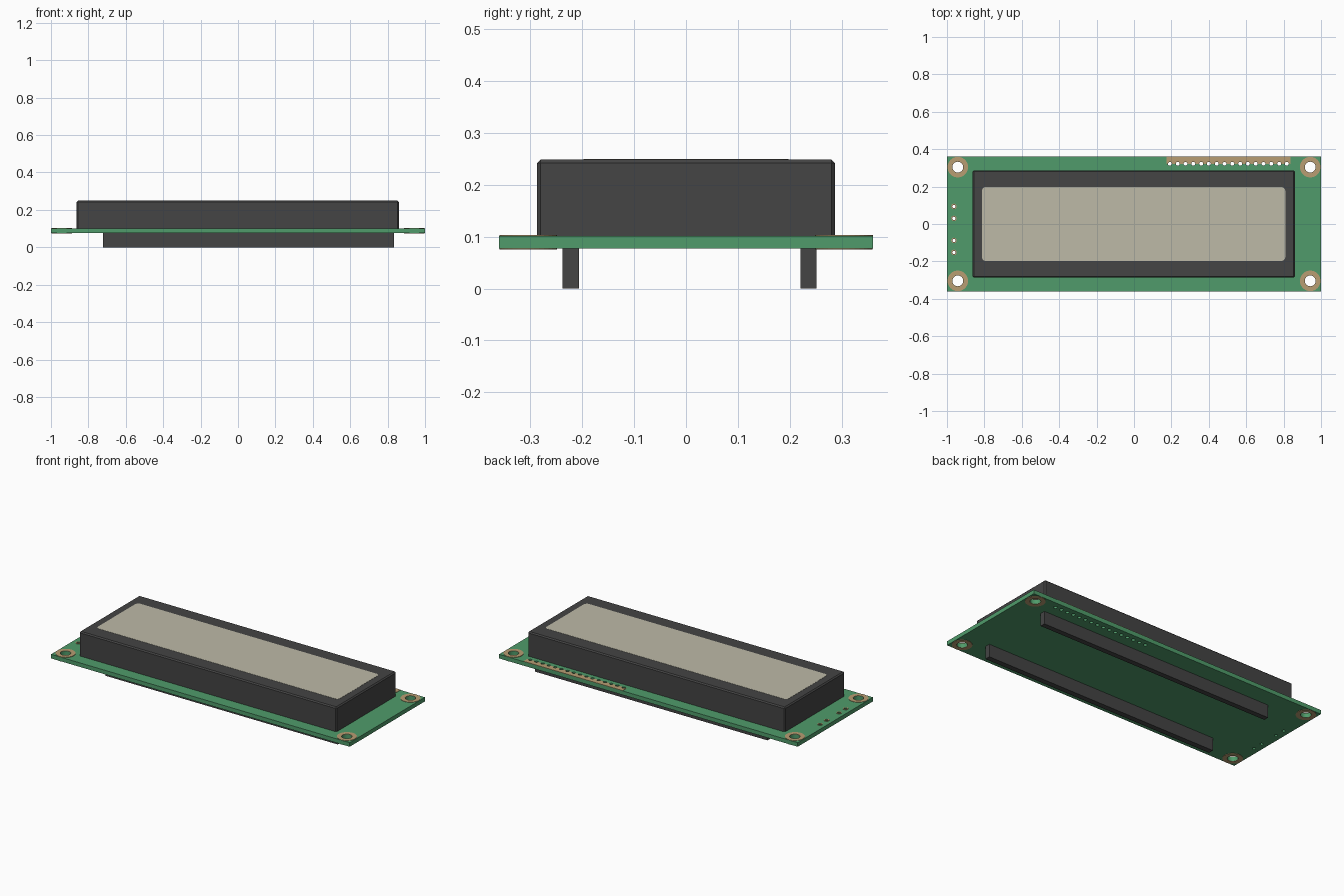
import bpy, bmesh, math
from mathutils import Matrix

if "Cube" in bpy.data.objects:
    bpy.data.objects.remove(bpy.data.objects["Cube"], do_unlink=True)


def material(name, rgb):
    m = bpy.data.materials.new(name)
    m.use_nodes = True
    m.diffuse_color = (*rgb, 1)
    b = m.node_tree.nodes["Principled BSDF"]
    b.inputs["Base Color"].default_value = (*rgb, 1)
    b.inputs["Roughness"].default_value = 0.6
    return m


GREEN = material("board green", (0.080, 0.330, 0.145))
BLACK = material("dark plastic", (0.058, 0.058, 0.058))
TAN = material("copper tan", (0.480, 0.340, 0.170))
SCREEN = material("screen grey", (0.510, 0.490, 0.390))

BOARD_Z0, BOARD_Z1 = 0.077, 0.1015
PAD = 0.002  # pad thickness


def finish(name, bm, mat):
    bmesh.ops.recalc_face_normals(bm, faces=bm.faces)
    me = bpy.data.meshes.new(name)
    bm.to_mesh(me)
    bm.free()
    ob = bpy.data.objects.new(name, me)
    bpy.context.collection.objects.link(ob)
    if mat:
        me.materials.append(mat)
    return ob


def box(name, x, y, z, mat, chamfer=0):
    bm = bmesh.new()
    bmesh.ops.create_cube(bm, size=1)
    for v in bm.verts:
        v.co = [a[0] if c < 0 else a[1] for c, a in zip(v.co, (x, y, z))]
    if chamfer:
        # every edge except those of the underside
        edges = [e for e in bm.edges if max(v.co.z for v in e.verts) > z[0] + 1e-5]
        bmesh.ops.bevel(bm, geom=edges, offset=chamfer, segments=1, affect='EDGES')
    return finish(name, bm, mat)


def prism(name, outline, z0, z1, mat):
    bm = bmesh.new()
    face = bm.faces.new([bm.verts.new((x, y, z0)) for x, y in outline])
    top = bmesh.ops.extrude_face_region(bm, geom=[face], use_keep_orig=True)["geom"]
    for v in top:
        if isinstance(v, bmesh.types.BMVert):
            v.co.z = z1
    return finish(name, bm, mat)


def ring(name, cx, cy, r_in, r_out, z0, z1, n=32):
    bm = bmesh.new()
    profile = [(r_in, z0), (r_out, z0), (r_out, z1), (r_in, z1)]
    loops = []
    for i in range(n):
        a = 2 * math.pi * i / n
        loops.append([bm.verts.new((cx + r * math.cos(a), cy + r * math.sin(a), z))
                      for r, z in profile])
    for i in range(n):
        p, q = loops[i], loops[(i + 1) % n]
        for j in range(4):
            k = (j + 1) % 4
            bm.faces.new((p[j], q[j], q[k], p[k]))
    return finish(name, bm, TAN)


# Hole positions
corners = [(sx * 0.942, sy * 0.304) for sx in (-1, 1) for sy in (-1, 1)]
side_holes = [(-0.963, y) for y in (0.094, 0.030, -0.088, -0.152)]
pin_holes = [(0.192 + i * 0.0417, 0.322) for i in range(16)]

# Board and pin contact strip
board = box("circuit_board", (-1, 1), (-0.36, 0.36), (BOARD_Z0, BOARD_Z1), GREEN)
strip = box("pin_contact_strip", (0.173, 0.837), (0.322, 0.36),
            (BOARD_Z1, BOARD_Z1 + PAD), TAN)

# Drill all the holes
bm = bmesh.new()
for points, r, n in ((corners, 0.029, 32), (side_holes, 0.009, 12), (pin_holes, 0.0105, 12)):
    for x, y in points:
        bmesh.ops.create_cone(bm, cap_ends=True, segments=n, radius1=r, radius2=r,
                              depth=0.2, matrix=Matrix.Translation((x, y, 0.09)))
drill = finish("drill_cutter", bm, None)
drill.hide_render = True
for ob in (board, strip):
    mod = ob.modifiers.new("holes", 'BOOLEAN')
    mod.operation = 'DIFFERENCE'
    mod.solver = 'EXACT'
    mod.object = drill
    bpy.context.view_layer.objects.active = ob
    bpy.ops.object.modifier_apply(modifier=mod.name)
bpy.data.objects.remove(drill, do_unlink=True)

# Copper rings around mounting holes (both sides) and side holes
for i, (x, y) in enumerate(corners):
    ring(f"mount_ring_top_{i + 1}", x, y, 0.029, 0.055, BOARD_Z1, BOARD_Z1 + PAD)
    ring(f"mount_ring_bottom_{i + 1}", x, y, 0.029, 0.055, BOARD_Z0 - PAD, BOARD_Z0)
for i, (x, y) in enumerate(side_holes):
    ring(f"side_hole_ring_{i + 1}", x, y, 0.009, 0.015, BOARD_Z1, BOARD_Z1 + PAD, 12)

# Display housing with chamfered edges
box("display_housing", (-0.863, 0.860), (-0.287, 0.287), (BOARD_Z1 - 0.001, 0.249),
    BLACK, chamfer=0.007)

# Screen plate with rounded corners
outline = []
R = 0.022
for cx, cy, start in ((0.809 - R, 0.198 - R, 0), (-0.813 + R, 0.198 - R, 90),
                      (-0.813 + R, -0.198 + R, 180), (0.809 - R, -0.198 + R, 270)):
    for k in range(7):
        a = math.radians(start + 15 * k)
        outline.append((cx + R * math.cos(a), cy + R * math.sin(a)))
prism("screen", outline, 0.246, 0.250, SCREEN)

# Long bars under the board
box("front_bar", (-0.722, 0.835), (-0.238, -0.206), (0, BOARD_Z0 + 0.001), BLACK)
box("back_bar", (-0.722, 0.835), (0.221, 0.252), (0, BOARD_Z0 + 0.001), BLACK)
